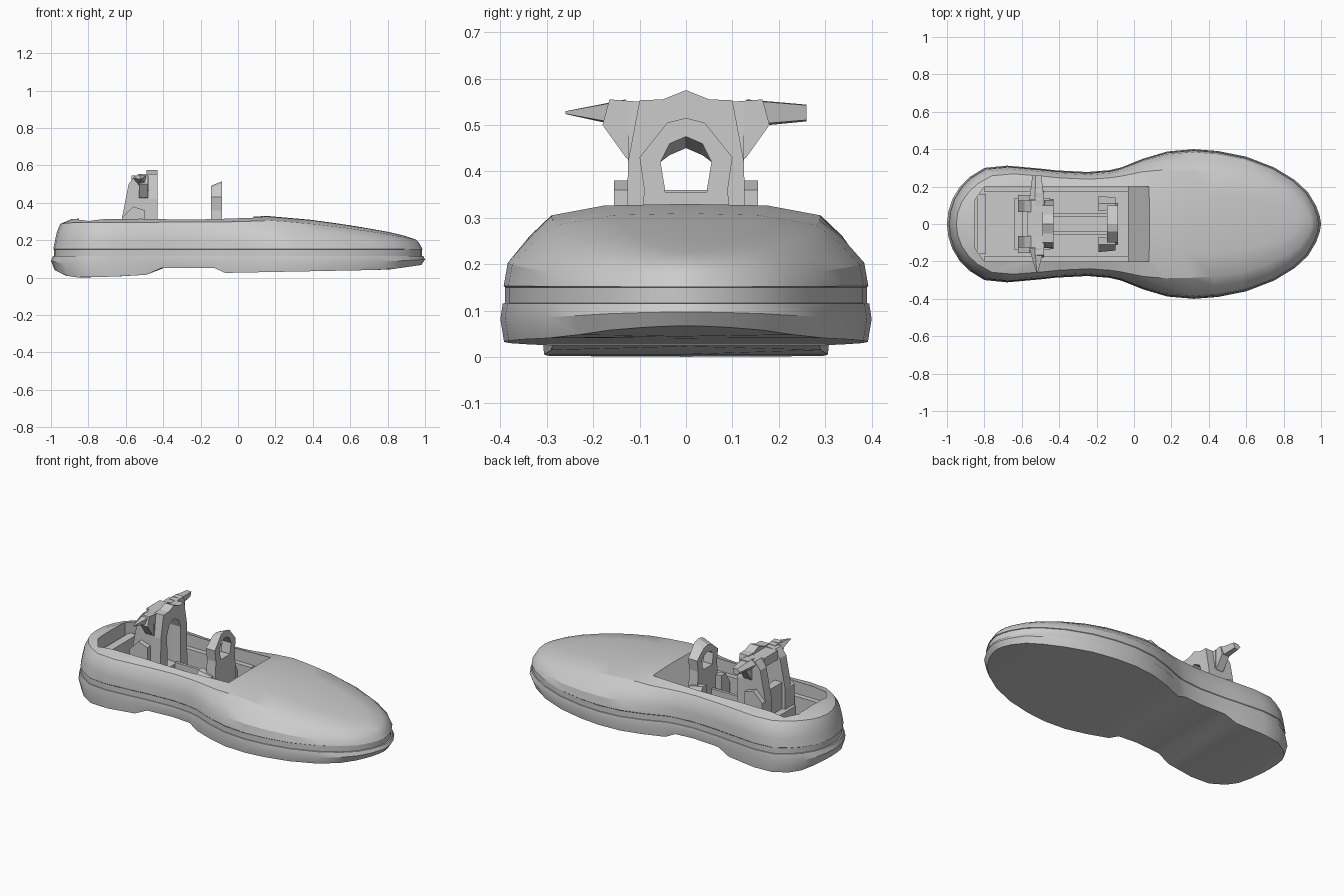
import bpy, bmesh, math

cube = bpy.data.objects.get("Cube")
if cube:
    bpy.data.objects.remove(cube, do_unlink=True)

grey = bpy.data.materials.new("plain grey")
grey.use_nodes = True
grey.diffuse_color = (0.6, 0.6, 0.6, 1)
grey.node_tree.nodes["Principled BSDF"].inputs["Base Color"].default_value = (0.6, 0.6, 0.6, 1)


def finish(name, bm):
    bmesh.ops.recalc_face_normals(bm, faces=bm.faces)
    mesh = bpy.data.meshes.new(name)
    bm.to_mesh(mesh)
    bm.free()
    mesh.materials.append(grey)
    obj = bpy.data.objects.new(name, mesh)
    bpy.context.collection.objects.link(obj)
    return obj


def prism(name, profile, lo, hi, axis, top_scale=1.0):
    """Extrude a 2D profile along x, y or z; the profile may shrink at the far end."""
    def place(p, d):
        a, b = p
        return {"x": (d, a, b), "y": (a, d, b), "z": (a, b, d)}[axis]
    bm = bmesh.new()
    near = [bm.verts.new(place(p, lo)) for p in profile]
    ca = sum(p[0] for p in profile) / len(profile)
    cb = sum(p[1] for p in profile) / len(profile)
    far = [bm.verts.new(place((ca + (a - ca) * top_scale, cb + (b - cb) * top_scale), hi))
           for a, b in profile]
    bm.faces.new(near)
    bm.faces.new(far[::-1])
    n = len(profile)
    for i in range(n):
        j = (i + 1) % n
        bm.faces.new((near[i], far[i], far[j], near[j]))
    return finish(name, bm)


def box(name, x, y, z):
    return prism(name, [(x[0], y[0]), (x[1], y[0]), (x[1], y[1]), (x[0], y[1])], z[0], z[1], "z")


def mirrored(half):
    """Complete a profile that starts and ends on the centre line."""
    return half + [(-a, b) for a, b in reversed(half) if a > 0]


def interp(table, x):
    if x <= table[0][0]:
        return table[0][1]
    for (x0, v0), (x1, v1) in zip(table, table[1:]):
        if x <= x1:
            return v0 + (v1 - v0) * (x - x0) / (x1 - x0)
    return table[-1][1]


# Shoe-shaped hull: half widths, top line and sole line along x
widths = [(-1, 0), (-.992, .07), (-.97, .135), (-.93, .2), (-.88, .25), (-.8, .3),
          (-.68, .312), (-.5, .296), (-.42, .287), (-.25, .278), (-.13, .288), (-.07, .302),
          (.05, .35), (.18, .388), (.32, .4), (.45, .39), (.6, .36), (.75, .302), (.86, .235),
          (.93, .17), (.975, .095), (.994, .04), (1, 0)]
crown = [(-1, .3), (-.9, .315), (0, .32), (.15, .33), (.4, .308), (.6, .28), (.8, .245), (1, .2)]
sole = [(-1, .05), (-.92, .01), (-.85, 0), (-.5, .01), (-.42, .05), (-.13, .053),
        (-.07, .025), (.8, .042), (1, .07)]
outline = widths + [(x, -w) for x, w in widths[-2:0:-1]]

# Each level: scale in x, scale in y at the toe and at the heel, part, fraction of its height
levels = [(.95, 0, 0, "sole", 0), (.98, .98, .98, "sole", 0), (1, 1, 1, "sole", .6),
          (.99, .987, .987, "sole", 1), (.983, .975, .975, "band", 0),
          (.983, .975, .975, "band", 1), (.988, .982, .985, "upper", .02),
          (.978, .96, .975, "upper", .32), (.968, .85, .945, "upper", .62),
          (.95, .72, .86, "upper", .87), (.89, .4, .66, "upper", .985), (.85, 0, 0, "upper", 1)]
heel_blend = [(-.1, 1), (.25, 0)]


def level_z(part, f, x):
    if part == "sole":
        low = interp(sole, x)
        return low + f * (.115 - low)
    if part == "band":
        return .116 + f * .034
    return .15 + f * (interp(crown, x) - .15)


bm = bmesh.new()
rings = []
for sx, toe, heel, part, f in levels:
    ring = []
    for x, y in outline:
        sy = toe + (heel - toe) * interp(heel_blend, x)
        ring.append(bm.verts.new((x * sx, y * sy, level_z(part, f, x * sx))))
    rings.append(ring)
n = len(outline)
for a, b in zip(rings, rings[1:]):
    for i in range(n):
        j = (i + 1) % n
        bm.faces.new((a[i], a[j], b[j], b[i]))
bmesh.ops.remove_doubles(bm, verts=bm.verts, dist=.0005)
hull = finish("hull", bm)

# Cockpit opening, cut from the hull with a sloped front wall
cutter = prism("cockpit_cutter",
               [(-.85, -.13), (-.8, -.2), (.17, -.2), (.17, .2), (-.8, .2), (-.85, .13)],
               .1, .5, "z")
for v in cutter.data.vertices:
    if v.co.x > 0 and v.co.z < .2:
        v.co.x = -.03
cutter.hide_render = True
cut = hull.modifiers.new("cockpit", "BOOLEAN")
cut.operation = "DIFFERENCE"
cut.solver = "EXACT"
cut.object = cutter
bpy.context.view_layer.objects.active = hull
hull.select_set(True)
bpy.ops.object.modifier_apply(modifier="cockpit")
bpy.ops.object.shade_smooth_by_angle(angle=math.radians(28))
hull.select_set(False)
bpy.data.objects.remove(cutter, do_unlink=True)

# Cockpit furniture
box("rear_ledge", (-.84, -.79), (-.16, .16), (.09, .24))
box("seat_cushion", (-.64, -.45), (-.14, .14), (.09, .2))
box("centre_console", (-.45, -.12), (-.055, .055), (.09, .17))
for side, s, tip in (("left", 1, .6), ("right", -1, .1)):
    box(side + "_ledge", (-.8, -.03), sorted((s * .17, s * .205)), (.09, .24))
    box(side + "_rail", (-.45, -.12), sorted((s * .038, s * .055)), (.16, .21))
    # Sloped seat uprights and tapered arms
    prism(side + "_seat_upright",
          [(-.62, .1), (-.62, .32), (-.585, .5), (-.55, .545), (-.48, .55), (-.46, .1)],
          s * .065, s * .125, "y")
    prism(side + "_seat_foot", [(-.62, .1), (-.62, .32), (-.56, .38), (-.5, .36), (-.5, .1)],
          s * .12, s * .155, "y")
    prism(side + "_arm", [(-.56, .53), (-.53, .555), (-.48, .553), (-.49, .5), (-.53, .495)],
          s * .13, s * .26, "y", tip)
    prism(side + "_shoulder",
          [(s * .1, .41), (s * .13, .43), (s * .18, .5), (s * .165, .555), (s * .1, .55)],
          -.53, -.48, "x")
    # Feet of the steering frame
    prism(side + "_steering_foot",
          [(s * .07, .1), (s * .15, .1), (s * .15, .22), (s * .11, .29), (s * .07, .29)],
          -.19, -.1, "x", .8)

# Hoop in front of the seat
prism("seat_hoop", mirrored([(0, .575), (.05, .555), (.1, .553), (.125, .42), (.13, .1),
                             (.06, .1), (.065, .42), (.045, .47), (0, .495)]), -.49, -.43, "x")
box("seat_crossbar", (-.6, -.55), (-.07, .07), (.1, .36))
box("seat_headrest", (-.57, -.48), (-.065, .065), (.49, .545))

# Steering frame with a ring-shaped top
wheel = prism("steering_hoop",
              mirrored([(0, .515), (.04, .505), (.1, .43), (.09, .36), (.11, .1),
                        (.05, .1), (.045, .36), (.055, .42), (.035, .46), (0, .475)]),
              -.145, -.085, "x")
for v in wheel.data.vertices:
    if v.co.z > .45 and v.co.x < -.12:
        v.co.z -= .025
box("steering_base", (-.145, -.085), (-.055, .055), (.1, .355))
